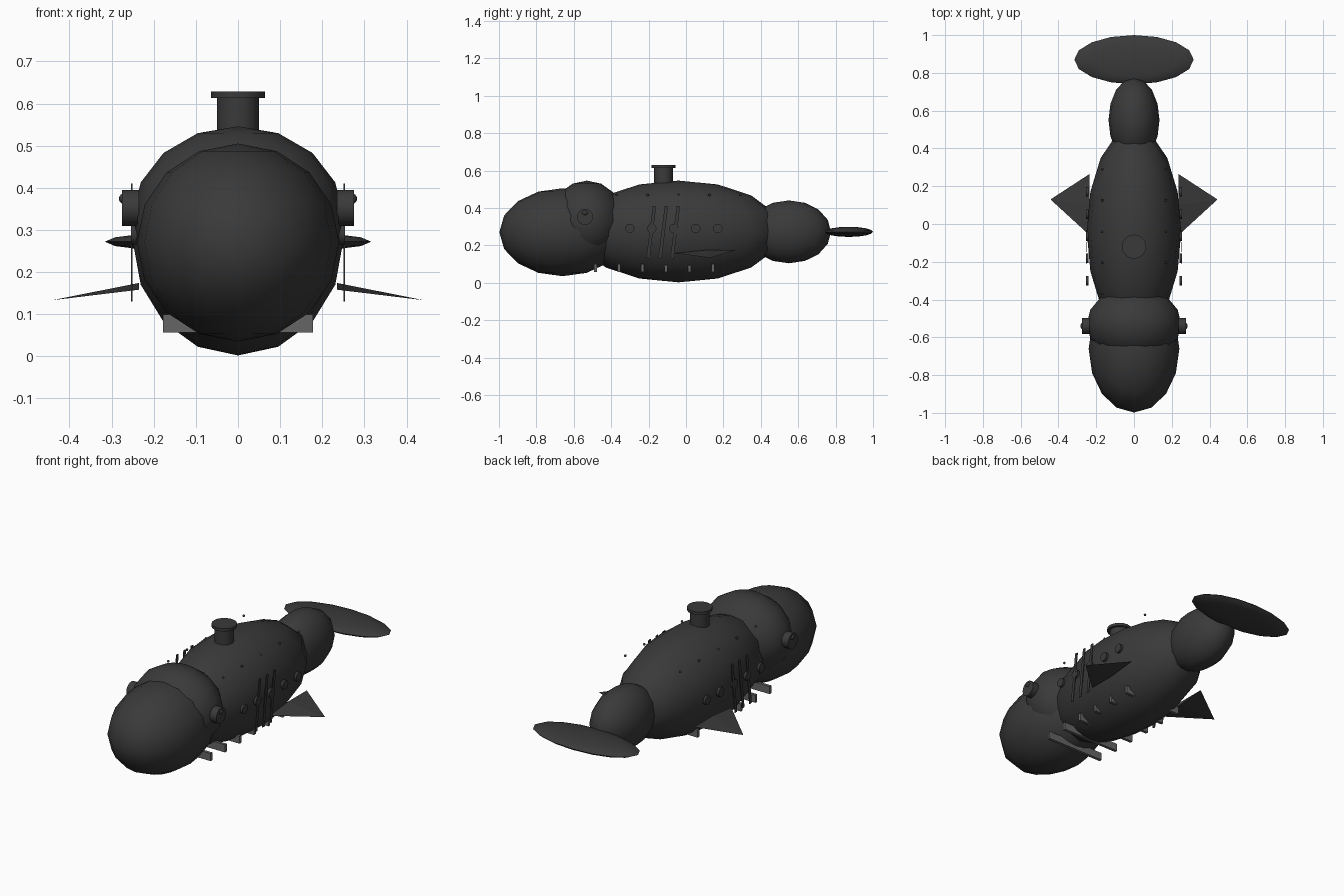
import bpy, math
from mathutils import Vector

if "Cube" in bpy.data.objects:
    bpy.data.objects.remove(bpy.data.objects["Cube"])


def material(name, v):
    m = bpy.data.materials.new(name)
    m.diffuse_color = (v, v, v, 1)
    m.use_nodes = True
    m.node_tree.nodes["Principled BSDF"].inputs["Base Color"].default_value = m.diffuse_color
    return m


DARK = material("dark_steel", 0.042)
GREY = material("mid_grey", 0.13)


def finish(name, mat, smooth=True):
    o = bpy.context.object
    o.name = name
    o.data.materials.append(mat)
    bpy.ops.object.transform_apply(location=False, rotation=True, scale=True)
    if smooth:
        bpy.ops.object.shade_smooth_by_angle(angle=math.radians(50))
    return o


def ellipsoid(name, loc, radii, seg=16, rings=8):
    bpy.ops.mesh.primitive_uv_sphere_add(segments=seg, ring_count=rings, radius=1, location=loc)
    bpy.context.object.scale = radii
    return finish(name, DARK)


def cylinder(name, loc, r, depth, rot=(0, 0, 0), verts=16):
    bpy.ops.mesh.primitive_cylinder_add(vertices=verts, radius=r, depth=depth, location=loc, rotation=rot)
    return finish(name, DARK)


def box(name, loc, size, mat, rot=(0, 0, 0)):
    bpy.ops.mesh.primitive_cube_add(size=1, location=loc, rotation=rot)
    bpy.context.object.scale = size
    return finish(name, mat, False)


# Hull masses
ellipsoid("main_hull", (0, -0.04, 0.274), (0.25, 0.55, 0.272))
ellipsoid("head", (0, -0.66, 0.27), (0.24, 0.338, 0.235))
ellipsoid("brow_collar", (0, -0.53, 0.33), (0.25, 0.2, 0.216))
ellipsoid("tail_joint", (0, 0.55, 0.272), (0.135, 0.225, 0.168))
ellipsoid("tail_fluke", (0, 0.87, 0.272), (0.316, 0.13, 0.027))

# Blowhole chimney
cylinder("chimney_pipe", (0, -0.12, 0.555), 0.05, 0.12)
cylinder("chimney_cap", (0, -0.12, 0.621), 0.064, 0.016)

# Cross ribs under the belly
for i in range(6):
    box(f"belly_rib_{i}", (0, -0.485 + 0.126 * i, 0.078), (0.356, 0.016, 0.042), GREY)

side_rot = (0, math.pi / 2, 0)
for s, label in ((-1, "left"), (1, "right")):
    # Eye with small pupil
    cylinder(f"{label}_eye", (s * 0.255, -0.54, 0.352), 0.043, 0.04, side_rot)
    ellipsoid(f"{label}_pupil", (s * 0.272, -0.54, 0.374), (0.011, 0.018, 0.012), 12, 6)

    # Portholes
    for i in range(5):
        cylinder(f"{label}_porthole_{i}", (s * 0.247, -0.3 + 0.1175 * i, 0.29), 0.025, 0.014, side_rot, 12)

    # Slanted gill blades
    for i in range(3):
        box(f"{label}_gill_{i}", (s * 0.2525, -0.186 + 0.064 * i, 0.27),
            (0.004, 0.018, 0.28), DARK, (-math.radians(7), 0, 0))

    # Rivets along the upper hull
    for i in range(5):
        ellipsoid(f"{label}_rivet_{i}", (s * 0.168, -0.37 + 0.165 * i, 0.47), (0.007,) * 3, 8, 4)

    # Flat pyramid fin
    base = [(0.235, -0.06, 0.158), (0.235, 0.10, 0.174), (0.235, 0.265, 0.174), (0.235, 0.10, 0.158)]
    pts = [Vector((s * x, y, z)) for x, y, z in base + [(0.442, 0.13, 0.133)]]
    faces = [(0, 1, 4), (1, 2, 4), (2, 3, 4), (3, 0, 4), (3, 2, 1, 0)]
    if s > 0:
        faces = [f[::-1] for f in faces]
    me = bpy.data.meshes.new(f"{label}_fin")
    me.from_pydata(pts, [], faces)
    me.materials.append(DARK)
    bpy.context.collection.objects.link(bpy.data.objects.new(f"{label}_fin", me))
